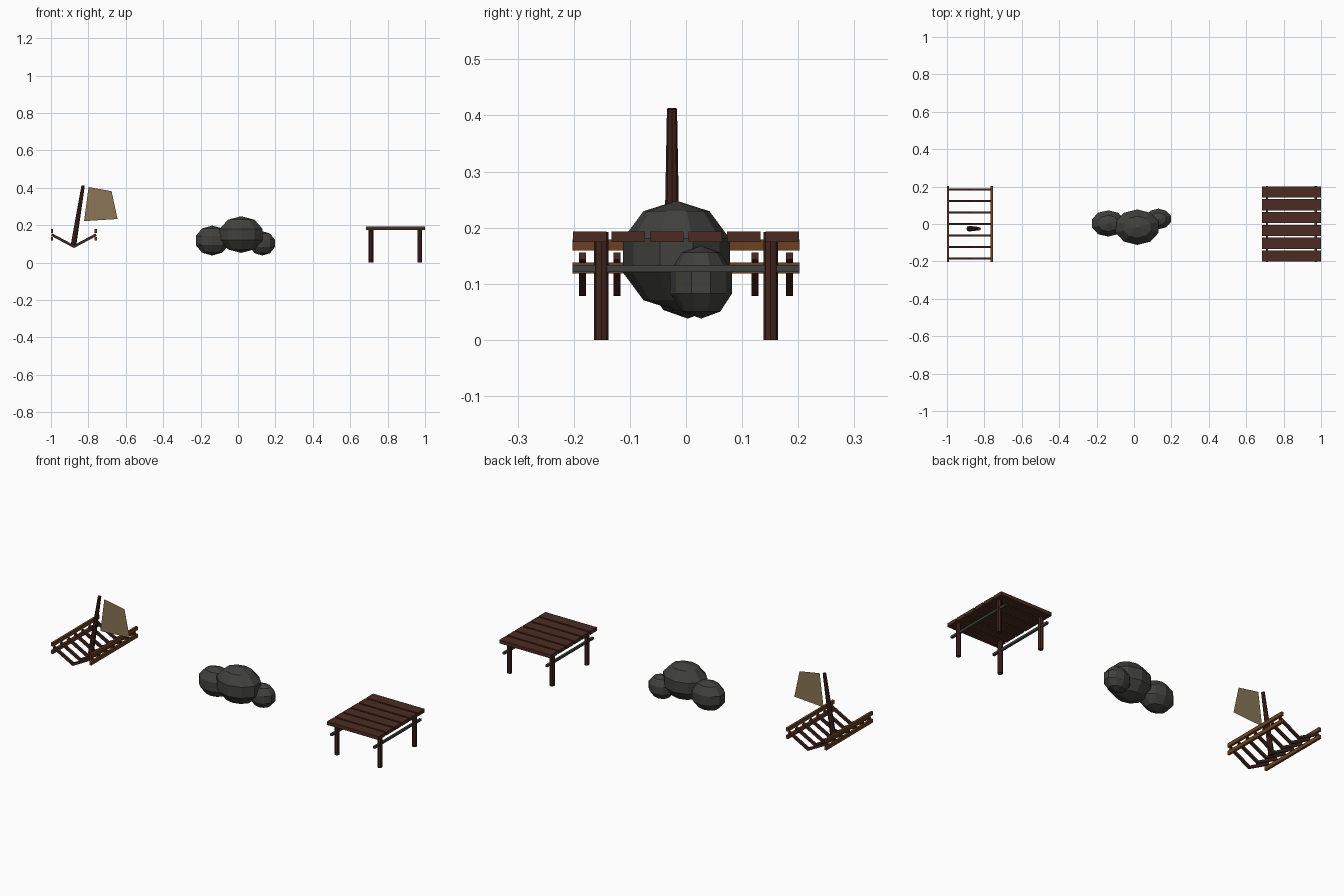
import bpy, math
from mathutils import Vector

if "Cube" in bpy.data.objects:
    bpy.data.objects.remove(bpy.data.objects["Cube"])


def material(name, rgb):
    m = bpy.data.materials.new(name)
    m.diffuse_color = (*rgb, 1)
    m.use_nodes = True
    m.node_tree.nodes["Principled BSDF"].inputs["Base Color"].default_value = m.diffuse_color
    return m


PLANK = material("red brown planks", (0.072, 0.024, 0.016))
DARK = material("dark brown timber", (0.055, 0.018, 0.013))
ORANGE = material("orange brown boards", (0.15, 0.052, 0.014))
STONE = material("grey stone", (0.052, 0.054, 0.047))
CLOTH = material("tan cloth", (0.25, 0.18, 0.095))


def box(name, centre, size, mat, tilt=0):
    bpy.ops.mesh.primitive_cube_add(size=1, location=centre, rotation=(0, tilt, 0))
    o = bpy.context.object
    o.name = name
    o.scale = size
    o.data.materials.append(mat)
    return o


def pole(name, a, b, r1, r2, mat, sides=8):
    a, b = Vector(a), Vector(b)
    d = b - a
    bpy.ops.mesh.primitive_cone_add(vertices=sides, radius1=r1, radius2=r2,
                                    depth=d.length, location=(a + b) / 2)
    o = bpy.context.object
    o.rotation_euler = d.to_track_quat('Z', 'Y').to_euler()
    o.name = name
    o.data.materials.append(mat)
    return o


# Dock: deck planks, posts and cross rails
for i in range(6):
    box("deck_plank", (0.842, (i - 2.5) * 0.0685, 0.184), (0.315, 0.06, 0.019), PLANK)
for x in (0.711, 0.972):
    for y in (-0.151, 0.151):
        pole("dock_post", (x, y, 0), (x, y, 0.192), 0.013, 0.013, DARK)
    box("dock_rail", (x, 0, 0.127), (0.012, 0.405, 0.012), STONE)

# Rocks: three squashed low-poly spheres
for c, r in (((0.017, -0.017, 0.15), (0.127, 0.1, 0.098)),
             ((-0.138, 0.003, 0.118), (0.097, 0.074, 0.08)),
             ((0.13, 0.027, 0.103), (0.074, 0.058, 0.065))):
    bpy.ops.mesh.primitive_uv_sphere_add(segments=10, ring_count=5, radius=1, location=c)
    o = bpy.context.object
    o.name = "rock"
    o.scale = r
    o.data.materials.append(STONE)

# Wrecked boat: V-shaped ribs
KX, KZ = -0.877, 0.086
dx, dz = 0.116, 0.062
for i in range(7):
    for s in (-1, 1):
        box("hull_rib", (KX + s * dx / 2, (i - 3) * 0.0615, KZ + dz / 2),
            (math.hypot(dx, dz) + 0.006, 0.0125, 0.014), DARK, -s * math.atan2(dz, dx))
# Side boards
for s in (-1, 1):
    for z in (0.128, 0.169):
        box("side_board", (KX + s * 0.117, 0, z), (0.012, 0.405, 0.02), ORANGE)
# Leaning mast and torn sail
pole("mast", (-0.881, -0.025, 0.085), (-0.828, -0.025, 0.412), 0.015, 0.009, DARK)
me = bpy.data.meshes.new("sail")
me.from_pydata([(-0.823, -0.025, 0.222), (-0.644, -0.025, 0.233),
                (-0.676, -0.025, 0.382), (-0.799, -0.025, 0.404)], [], [(0, 1, 2, 3)])
me.materials.append(CLOTH)
bpy.context.collection.objects.link(bpy.data.objects.new("sail", me))
